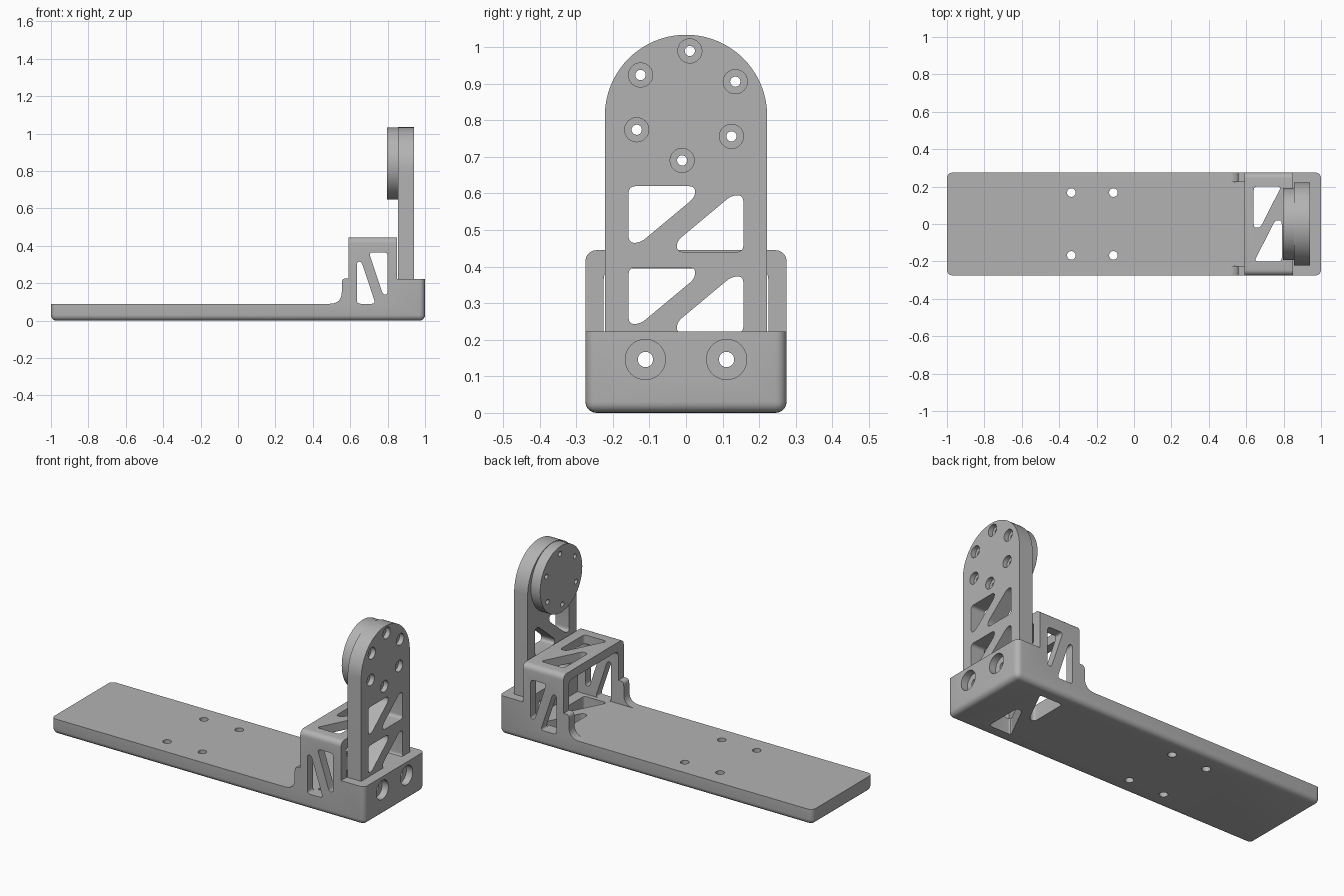
import bpy, bmesh, math
from mathutils import Vector

cube = bpy.data.objects.get("Cube")
if cube:
    bpy.data.objects.remove(cube)

grey = bpy.data.materials.new("plain grey")
grey.use_nodes = True
colour = (0.45, 0.45, 0.45, 1)
grey.diffuse_color = colour
grey.node_tree.nodes["Principled BSDF"].inputs["Base Color"].default_value = colour


def rounded(points, radius=0.0, steps=6):
    """Round the corners of a polygon; a third value overrides the radius."""
    out = []
    n = len(points)
    for i, p in enumerate(points):
        c = Vector(p[:2])
        r = p[2] if len(p) > 2 else radius
        if r == 0:
            out.append(c)
            continue
        ends = []
        for q in (points[i - 1], points[(i + 1) % n]):
            d = Vector(q[:2]) - c
            ends.append(c + d.normalized() * min(r, d.length * 0.48))
        for k in range(steps + 1):
            t = k / steps
            out.append(ends[0] * (1 - t) ** 2 + c * 2 * t * (1 - t) + ends[1] * t * t)
    return out


def circle(u, v, r, n=32):
    return [(u + r * math.cos(math.tau * i / n), v + r * math.sin(math.tau * i / n)) for i in range(n)]


def prism(name, outline, axis, lo, hi, bevel_rule=None, bevel=0.03):
    """Extrude a 2D outline along an axis, optionally bevelling chosen edges."""
    place = {"x": lambda u, v, w: (w, u, v),
             "y": lambda u, v, w: (u, w, v),
             "z": lambda u, v, w: (u, v, w)}[axis]
    bm = bmesh.new()
    a = [bm.verts.new(place(p[0], p[1], lo)) for p in outline]
    b = [bm.verts.new(place(p[0], p[1], hi)) for p in outline]
    bm.faces.new(a)
    bm.faces.new(b[::-1])
    for i in range(len(a)):
        j = (i + 1) % len(a)
        bm.faces.new((a[j], a[i], b[i], b[j]))
    bmesh.ops.recalc_face_normals(bm, faces=bm.faces)
    if bevel_rule:
        edges = [e for e in bm.edges if bevel_rule(e.verts[0].co, e.verts[1].co)]
        bmesh.ops.bevel(bm, geom=edges, offset=bevel, segments=5, profile=0.5, affect="EDGES")
    mesh = bpy.data.meshes.new(name)
    bm.to_mesh(mesh)
    bm.free()
    mesh.materials.append(grey)
    obj = bpy.data.objects.new(name, mesh)
    bpy.context.scene.collection.objects.link(obj)
    return obj


def cut(target, outline, axis, lo, hi):
    cutter = prism("cutter", outline, axis, lo, hi)
    mod = target.modifiers.new("cut", "BOOLEAN")
    mod.operation, mod.solver, mod.object = "DIFFERENCE", "EXACT", cutter
    bpy.context.view_layer.objects.active = target
    bpy.ops.object.modifier_apply(modifier=mod.name)
    bpy.data.objects.remove(cutter)


def cut_pair(target, outline, centre, axis, lo, hi):
    """Cut a window and its half-turn copy, leaving a diagonal brace."""
    turned = [(2 * centre[0] - u, 2 * centre[1] - v) for u, v in outline]
    for shape in (outline, turned):
        cut(target, rounded(shape, 0.02), axis, lo, hi)


# Base plate, end block and bridge from one side profile
HALF = 0.275
TOP = 0.445


def body_edges(a, b):
    d = b - a
    upright_corner = abs(d.z) > 0.01 and abs(d.x) < 1e-5 and abs(abs(a.x) - 1) < 1e-4
    underside = max(a.z, b.z) < 1e-5
    bridge_shoulder = min(a.z, b.z) > TOP - 1e-4 and abs(d.x) > 0.01
    return upright_corner or underside or bridge_shoulder


profile = rounded([(-1, 0), (1, 0), (1, 0.222), (0.85, 0.222), (0.85, TOP), (0.59, TOP),
                   (0.59, 0.225), (0.555, 0.225, 0.025), (0.555, 0.09, 0.065), (-1, 0.09)])
body = prism("base_and_bridge", profile, "y", -HALF, HALF, body_edges)

# Tunnel under the bridge
cut(body, rounded([(-0.225, 0.09), (0.225, 0.09), (0.225, 0.395, 0.03), (-0.225, 0.395, 0.03)]),
    "x", 0.4, 0.851)

# Braced windows in the bridge walls, and through its roof and floor
cut_pair(body, [(0.635, 0.09), (0.735, 0.09), (0.66, 0.315), (0.635, 0.315)],
         (0.7175, 0.227), "y", -0.4, 0.4)
cut_pair(body, [(0.64, 0.2), (0.787, 0.2), (0.675, -0.02), (0.64, -0.02)],
         (0.715, 0), "z", -0.1, 0.6)

# Mounting holes in the plate
for x in (-0.335, -0.11):
    for y in (-0.168, 0.168):
        cut(body, circle(x, y, 0.023), "z", -0.1, 0.2)

# Counterbored bolt holes in the end block
for y in (-0.111, 0.111):
    cut(body, circle(y, 0.146, 0.055), "x", 0.96, 1.1)
    cut(body, circle(y, 0.146, 0.021), "x", 0.8, 1.1)

# Round-topped upright
R = 0.222
arch = [(R * math.cos(math.pi * i / 40), 0.812 + R * math.sin(math.pi * i / 40)) for i in range(41)]
upright = prism("upright", arch + [(-R, 0.215), (R, 0.215)], "x", 0.856, 0.942)
for drop in (0, 0.222):
    cut_pair(upright, [(-0.157, 0.62 - drop), (0.025, 0.62 - drop), (0.025, 0.59 - drop),
                       (-0.125, 0.465 - drop), (-0.157, 0.465 - drop)],
             (0, 0.53 - drop), "x", 0.8, 1)

# Round flange behind the upright
flange = prism("flange", circle(0, 0.84, 0.192, 64), "x", 0.797, 0.856)

# Ring of six counterbored screw holes through both
for i in range(6):
    angle = math.radians(86 + 60 * i)
    y, z = 0.15 * math.cos(angle), 0.84 + 0.15 * math.sin(angle)
    cut(upright, circle(y, z, 0.033), "x", 0.915, 1)
    for part in (upright, flange):
        cut(part, circle(y, z, 0.014, 20), "x", 0.7, 1)

# Smooth the rounded surfaces, keep hard edges
for part in (body, upright, flange):
    bpy.ops.object.select_all(action="DESELECT")
    part.select_set(True)
    bpy.context.view_layer.objects.active = part
    bpy.ops.object.shade_smooth_by_angle(angle=math.radians(30))
